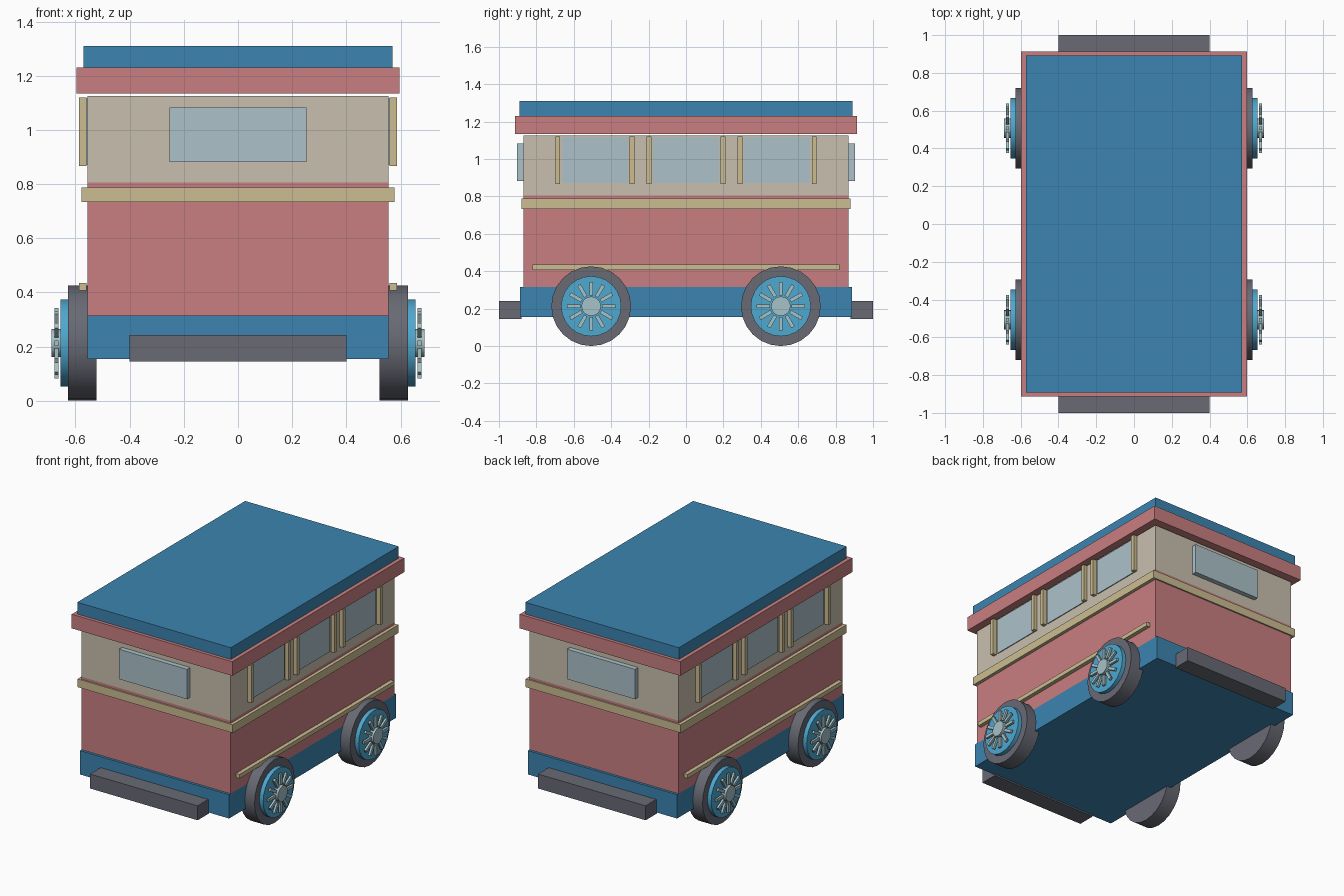
import bpy, math
from mathutils import Matrix, Vector

if "Cube" in bpy.data.objects:
    bpy.data.objects.remove(bpy.data.objects["Cube"])


def material(name, r, g, b):
    m = bpy.data.materials.new(name)
    lin = [((c / 255 + 0.055) / 1.055) ** 2.4 for c in (r, g, b)]
    m.diffuse_color = (*lin, 1)
    m.use_nodes = True
    m.node_tree.nodes["Principled BSDF"].inputs["Base Color"].default_value = m.diffuse_color
    return m


RED = material("dusty red", 201, 127, 129)
BLUE = material("deep blue", 60, 133, 177)
SKY = material("rim blue", 78, 168, 208)
CREAM = material("cream trim", 203, 188, 145)
TAN = material("tan panel", 201, 191, 174)
GLASS = material("window glass", 172, 194, 202)
DARK = material("dark grey", 104, 106, 116)
SILVER = material("pale spokes", 166, 194, 199)


def box(name, x, y, z, mat):
    """Box from (min, max) ranges along each axis."""
    bpy.ops.mesh.primitive_cube_add(size=1)
    o = bpy.context.object
    o.name = name
    centre = Vector([(a + b) / 2 for a, b in (x, y, z)])
    size = [abs(b - a) for a, b in (x, y, z)]
    o.data.transform(Matrix.Translation(centre) @ Matrix.Diagonal((*size, 1)))
    o.data.materials.append(mat)
    return o


def slab(name, hx, hy, z, mat):
    return box(name, (-hx, hx), (-hy, hy), z, mat)


def disc(name, x0, x1, y, z, radius, sides, mat):
    """Cylinder along x."""
    bpy.ops.mesh.primitive_cylinder_add(vertices=sides, radius=radius, depth=abs(x1 - x0),
                                        location=((x0 + x1) / 2, y, z),
                                        rotation=(0, math.pi / 2, 0))
    o = bpy.context.object
    o.name = name
    o.data.materials.append(mat)
    bpy.ops.object.shade_smooth_by_angle(angle=math.radians(30))
    return o


# Body layers from chassis to roof
slab("chassis", 0.555, 0.887, (0.155, 0.315), BLUE)
slab("lower_body", 0.555, 0.87, (0.315, 0.805), RED)
slab("waist_band", 0.577, 0.88, (0.733, 0.788), CREAM)
slab("upper_body", 0.555, 0.87, (0.805, 1.125), TAN)
slab("roof_trim", 0.597, 0.913, (1.135, 1.23), RED)
slab("roof", 0.571, 0.891, (1.23, 1.309), BLUE)

# Bumpers and end windows
for end, s in (("front", -1), ("back", 1)):
    box(end + "_bumper", (-0.4, 0.4), sorted((s * 0.88, s * 1.0)), (0.145, 0.242), DARK)
    box(end + "_window", (-0.253, 0.253), sorted((s * 0.86, s * 0.903)), (0.882, 1.083), GLASS)

WHEEL_Z = 0.213
for side, s in (("right", 1), ("left", -1)):
    # Side windows, each flanked by two posts
    for i, y in enumerate((-0.487, 0, 0.487)):
        n = f"{side}_window_{i + 1}"
        box(n, sorted((s * 0.553, s * 0.561)), (y - 0.177, y + 0.177), (0.872, 1.115), GLASS)
        for e in (-1, 1):
            c = y + e * 0.198
            box(n + "_post", sorted((s * 0.56, s * 0.587)), (c - 0.0125, c + 0.0125),
                (0.867, 1.12), CREAM)

    # Lower side rail
    box(side + "_rail", sorted((s * 0.56, s * 0.587)), (-0.822, 0.822), (0.407, 0.435), CREAM)

    # Wheels with rim, hub and twelve spokes
    for end, y in (("front", -0.507), ("back", 0.507)):
        n = f"{side}_{end}"
        disc(n + "_tyre", s * 0.523, s * 0.627, y, WHEEL_Z, 0.213, 24, DARK)
        disc(n + "_rim", s * 0.6, s * 0.655, y, WHEEL_Z, 0.161, 24, SKY)
        disc(n + "_hub", s * 0.65, s * 0.688, y, WHEEL_Z, 0.052, 16, SILVER)
        for k in range(12):
            spoke = box(n + "_spoke", sorted((s * 0.663, s * 0.678)), (-0.01, 0.01),
                        (0.058, 0.13), SILVER)
            spoke.rotation_euler.x = k * math.tau / 12
            spoke.location = (0, y, WHEEL_Z)
